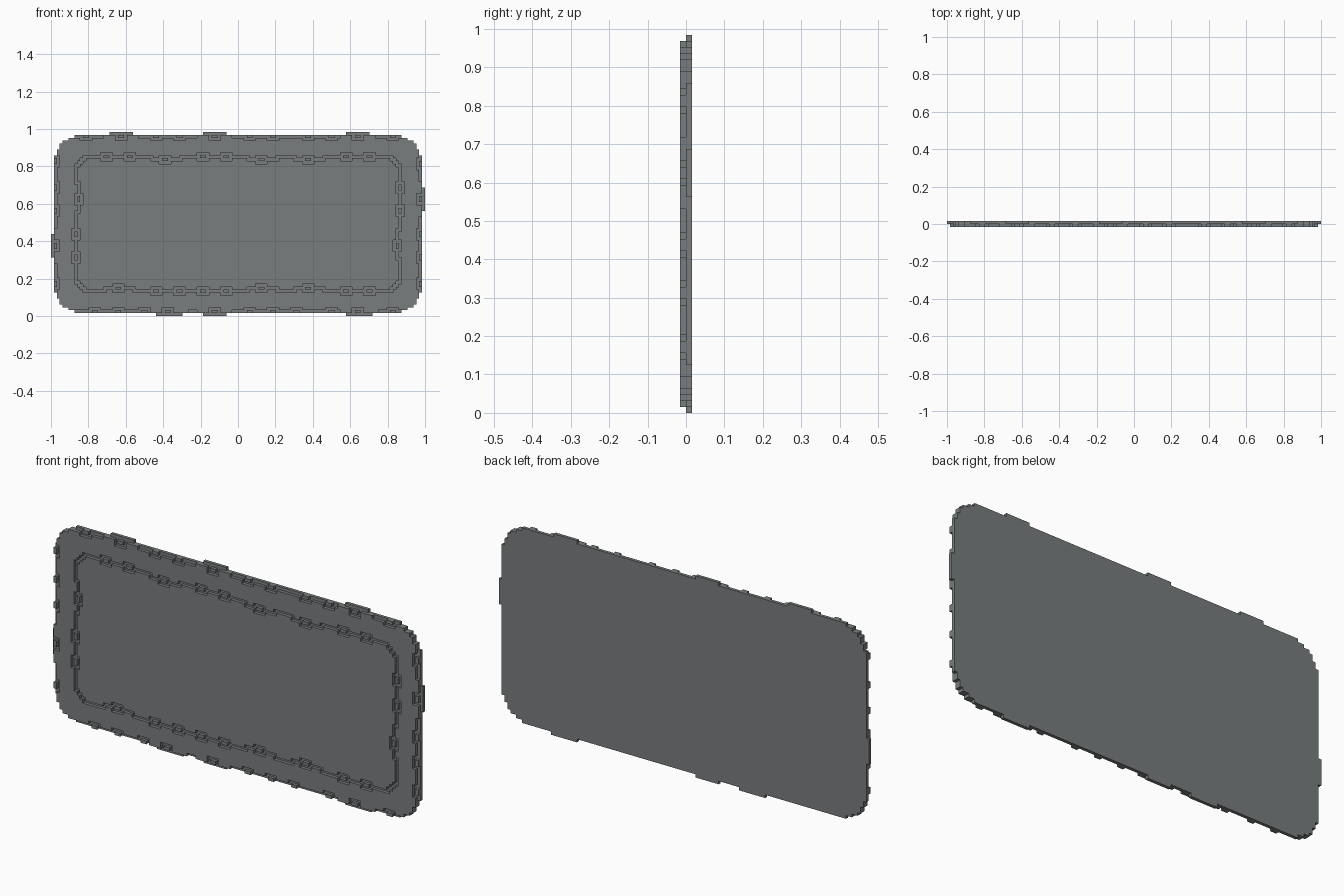
import bpy, bmesh

if "Cube" in bpy.data.objects:
    bpy.data.objects.remove(bpy.data.objects["Cube"])

W, H, U = 128, 63, 2 / 128          # grid columns, rows, cell size
STEPS = {1: 8, 2: 6, 3: 4, 4: 3, 5: 3, 6: 2, 7: 2}   # stepped rounded corner


def cell(side, t, d):
    """Grid cell at position t along a side, d cells in from that side."""
    return {"bottom": (t, d), "top": (t, H - 1 - d),
            "left": (d, t), "right": (W - 1 - d, t)}[side]


# side: outer bumps (start, end), outer links, inner links (centre, inward offset)
SIDES = {
    "top": ([(20, 28), (52, 60), (101, 109)],
            [12, 24, 36, 44, 56, 68, 76, 88, 96, 105, 117],
            [(19, 0), (27, 0), (39, 1), (52, 0), (60, 0), (72, 1),
             (88, 1), (101, 0), (109, 0)]),
    "bottom": ([(36, 45), (52, 60), (101, 110)],
               [15, 23, 32, 40, 56, 68, 76, 84, 96, 105, 117],
               [(23, 1), (36, 0), (44, 0), (52, 0), (60, 0), (72, 1),
                (88, 1), (101, 0), (109, 0)]),
    "left": ([(20, 28)], [11, 24, 36, 44, 53],
             [(40, 1), (28, 0), (20, 0)]),
    "right": ([(36, 44)], [11, 20, 28, 40, 52],
              [(44, 0), (36, 0), (24, 1)]),
}

# Plate outline: rounded rectangle plus small edge bumps
plate = set()
for z in range(1, H - 1):
    inset = STEPS.get(min(z, H - 1 - z), 1)
    plate |= {(x, z) for x in range(inset, W - inset)}

groove, islands = set(), set()


def carve_link(side, c, d):
    """Small ring-shaped groove around a two-cell island."""
    for t in range(c - 2, c + 2):
        for e in (d - 1, d, d + 1):
            (islands if e == d and c - 1 <= t <= c else groove).add(cell(side, t, e))


for side, (bumps, outer, inner) in SIDES.items():
    length = W if side in ("top", "bottom") else H
    # Outer chain: notched edge, flush beside each bump
    for t in range(8, length - 8):
        if not any(a - 2 <= t < b + 2 for a, b in bumps):
            groove.add(cell(side, t, 1))
    for a, b in bumps:
        for t in range(a, b):
            plate.add(cell(side, t, 0))
            groove.add(cell(side, t, 0))
    for c in outer:
        carve_link(side, c, 1)
    # Inner chain: one-cell groove, jogging inward at offset links
    last = 8
    for t in range(11, length - 11):
        d = 8 + any(off and c - 5 <= t < c + 5 for c, off in inner)
        groove.add(cell(side, t, d))
        groove.add(cell(side, t, last))
        last = d
    for c, off in inner:
        carve_link(side, c, 8 + off)

# Stepped corners of the inner chain
for x, z in [(8, 11), (9, 11), (9, 10), (10, 10), (10, 9), (11, 9), (11, 8)]:
    for cx in (x, W - 1 - x):
        for cz in (z, H - 1 - z):
            groove.add((cx, cz))

# Solid cells: front layer (0) with grooves left out, full back layer (1)
front = plate - (groove - islands)
solid = {(x, 0, z) for x, z in front} | {(x, 1, z) for x, z in plate}

FACES = {
    (1, 0, 0): [(1, 0, 0), (1, 1, 0), (1, 1, 1), (1, 0, 1)],
    (-1, 0, 0): [(0, 0, 0), (0, 0, 1), (0, 1, 1), (0, 1, 0)],
    (0, 1, 0): [(0, 1, 0), (0, 1, 1), (1, 1, 1), (1, 1, 0)],
    (0, -1, 0): [(0, 0, 0), (1, 0, 0), (1, 0, 1), (0, 0, 1)],
    (0, 0, 1): [(0, 0, 1), (1, 0, 1), (1, 1, 1), (0, 1, 1)],
    (0, 0, -1): [(0, 0, 0), (0, 1, 0), (1, 1, 0), (1, 0, 0)],
}
bm = bmesh.new()
verts = {}
for x, y, z in sorted(solid):
    for (dx, dy, dz), corners in FACES.items():
        if (x + dx, y + dy, z + dz) in solid:
            continue
        loop = []
        for a, b, c in corners:
            key = (x + a, y + b, z + c)
            if key not in verts:
                verts[key] = bm.verts.new(((key[0] - W / 2) * U, (key[1] - 1) * U, key[2] * U))
            loop.append(verts[key])
        bm.faces.new(loop)

mesh = bpy.data.meshes.new("engraved_panel")
bm.to_mesh(mesh)
bm.free()
mat = bpy.data.materials.new("slate_grey")
mat.diffuse_color = (0.19, 0.205, 0.21, 1)
mat.use_nodes = True
mat.node_tree.nodes["Principled BSDF"].inputs["Base Color"].default_value = mat.diffuse_color
mesh.materials.append(mat)
panel = bpy.data.objects.new("engraved_panel", mesh)
bpy.context.collection.objects.link(panel)
